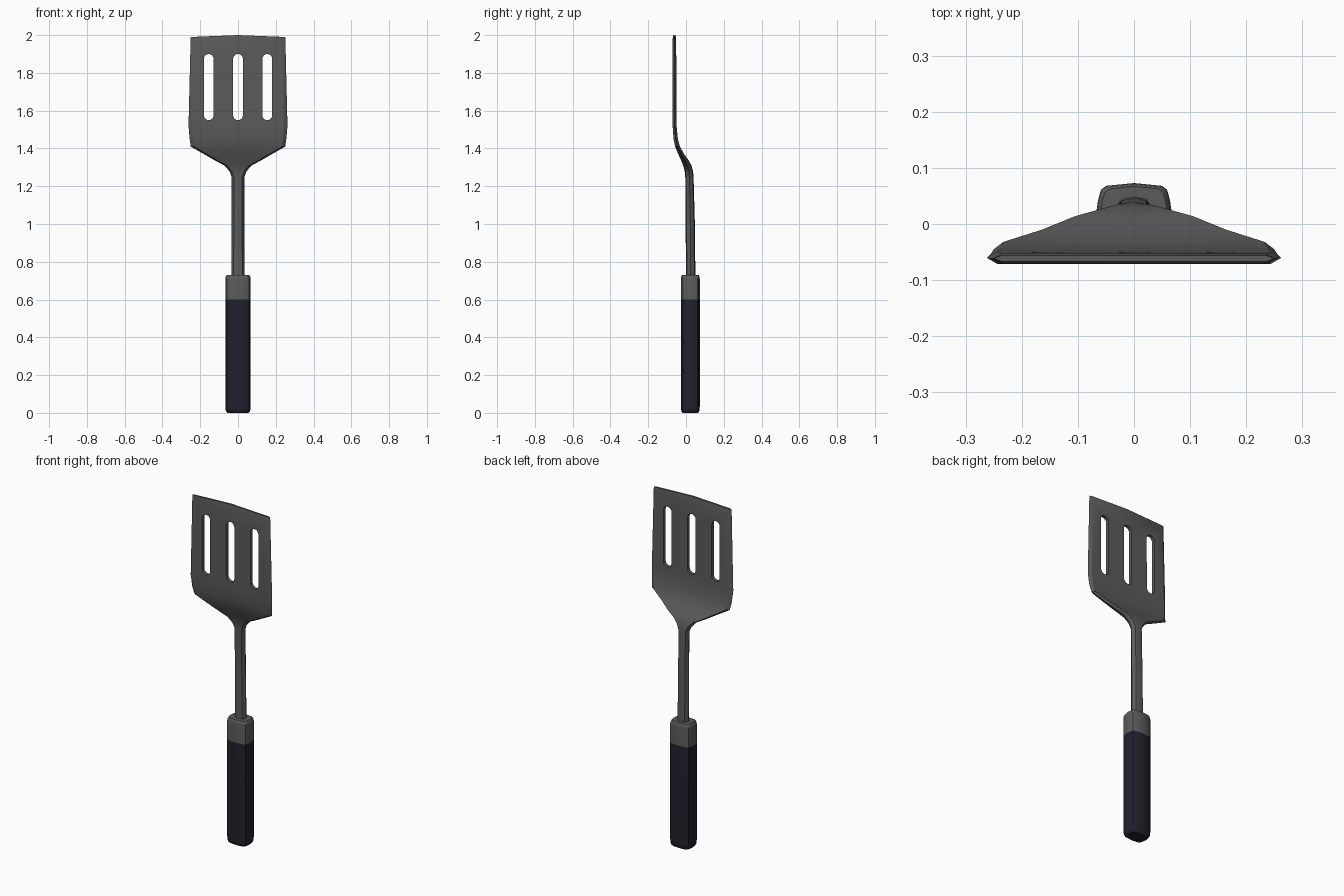
import bpy, bmesh, math

if "Cube" in bpy.data.objects:
    bpy.data.objects.remove(bpy.data.objects["Cube"])


def material(name, rgb):
    m = bpy.data.materials.new(name)
    m.diffuse_color = (*rgb, 1)
    m.use_nodes = True
    m.node_tree.nodes["Principled BSDF"].inputs["Base Color"].default_value = m.diffuse_color
    return m


grey = material("dark grey", (0.105, 0.105, 0.105))
navy = material("navy grip", (0.015, 0.015, 0.026))


def loft(name, rings, mats):
    """Skin a stack of equal-length rings and cap both ends."""
    bm = bmesh.new()
    vs = [[bm.verts.new(p) for p in r] for r in rings]
    n = len(rings[0])
    for a, b in zip(vs, vs[1:]):
        for i in range(n):
            j = (i + 1) % n
            bm.faces.new((a[i], a[j], b[j], b[i]))
    bm.faces.new(vs[0][::-1])
    bm.faces.new(vs[-1])
    bmesh.ops.recalc_face_normals(bm, faces=bm.faces)
    me = bpy.data.meshes.new(name)
    bm.to_mesh(me)
    bm.free()
    for m in mats:
        me.materials.append(m)
    ob = bpy.data.objects.new(name, me)
    bpy.context.collection.objects.link(ob)
    return ob


def smooth(ob, angle):
    bpy.ops.object.select_all(action='DESELECT')
    ob.select_set(True)
    bpy.context.view_layer.objects.active = ob
    bpy.ops.object.shade_smooth_by_angle(angle=math.radians(angle))


# Handle: softly faceted grip with a grey collar
CY = 0.023
quarter = [(0.067, 0), (0.064, 0.020), (0.059, 0.038), (0.050, 0.045), (0, 0.050)]
half = quarter + [(-x, y) for x, y in quarter[-2::-1]]
outline = half + [(x, -y) for x, y in half[-2:0:-1]]
stations = [(0, 0.80), (0.006, 0.92), (0.02, 0.99), (0.04, 1), (0.6, 1),
            (0.71, 1), (0.722, 0.97), (0.73, 0.88)]
handle = loft("handle", [[(x * s, CY + y * s, z) for x, y in outline]
                         for z, s in stations], [grey, navy])
for f in handle.data.polygons:
    f.material_index = 1 if f.center.z < 0.6 else 0
smooth(handle, 35)


# Shaft and blade: z, half width, edge chamfer, front y, back y, crown, centre lift
blade_stations = [
    (0.70, 0.035, 0.012, 0.005, 0.045, 0.005, 0),
    (1.00, 0.034, 0.012, 0.003, 0.042, 0.005, 0),
    (1.25, 0.034, 0.012, 0.000, 0.036, 0.004, 0),
    (1.28, 0.046, 0.013, -0.004, 0.034, 0.003, 0),
    (1.31, 0.072, 0.014, -0.013, 0.027, 0.002, 0),
    (1.335, 0.120, 0.015, -0.024, 0.014, 0.001, 0),
    (1.37, 0.180, 0.016, -0.041, -0.010, 0, 0),
    (1.41, 0.250, 0.017, -0.058, -0.032, 0, 0),
    (1.45, 0.256, 0.018, -0.066, -0.043, 0, 0),
    (1.52, 0.262, 0.018, -0.071, -0.050, 0, 0),
    (1.97, 0.251, 0.016, -0.071, -0.052, 0, 0.01),
    (1.99, 0.250, 0.014, -0.067, -0.056, 0, 0.01),
]


def section(z, w, c, yf, yb, crown, lift):
    i, m = w - c, (yf + yb) / 2
    return [(-w, m, z), (-i, yf, z), (0, yf - crown, z + lift), (i, yf, z),
            (w, m, z), (i, yb, z), (0, yb + crown, z + lift), (-i, yb, z)]


blade = loft("blade_and_shaft", [section(*s) for s in blade_stations], [grey])

# Three round-ended slots cut through the blade
for k, cx in enumerate((-0.155, 0, 0.155)):
    r = 0.026
    pts = []
    for i in range(18):
        end, step = divmod(i, 9)
        a = math.pi * (step / 8 + end)
        pts.append((cx + r * math.cos(a), (1.55 + r, 1.90 - r)[end == 0] + r * math.sin(a)))
    cutter = loft(f"slot_cutter_{k}", [[(x, y, z) for x, z in pts] for y in (-0.2, 0.1)], [grey])
    cutter.hide_render = True
    mod = blade.modifiers.new("slot", 'BOOLEAN')
    mod.operation, mod.solver, mod.object = 'DIFFERENCE', 'EXACT', cutter
    bpy.context.view_layer.objects.active = blade
    bpy.ops.object.modifier_apply(modifier=mod.name)
    bpy.data.objects.remove(cutter)
smooth(blade, 28)
